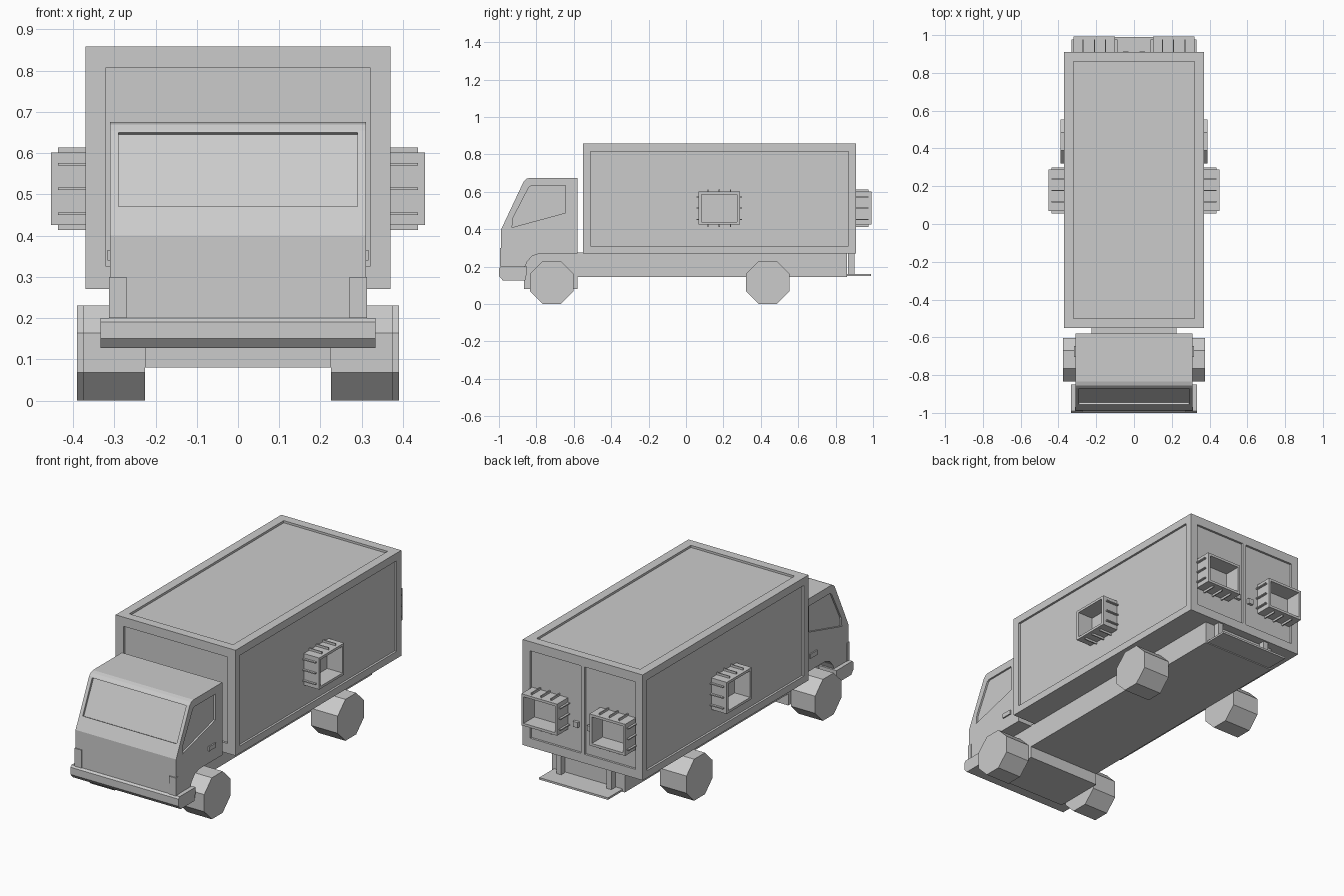
import bpy, bmesh, math
from mathutils import Matrix, Vector

if "Cube" in bpy.data.objects:
    bpy.data.objects.remove(bpy.data.objects["Cube"])

grey = bpy.data.materials.new("plain_grey")
grey.use_nodes = True
grey.diffuse_color = (0.6, 0.6, 0.6, 1)
grey.node_tree.nodes["Principled BSDF"].inputs["Base Color"].default_value = grey.diffuse_color


def finish(name, bm):
    """Turn a bmesh into a flat shaded object."""
    bmesh.ops.recalc_face_normals(bm, faces=bm.faces)
    mesh = bpy.data.meshes.new(name)
    bm.to_mesh(mesh)
    bm.free()
    mesh.materials.append(grey)
    obj = bpy.data.objects.new(name, mesh)
    bpy.context.collection.objects.link(obj)
    return obj


def add_box(bm, x, y, z):
    """Add a box from its (low, high) range on each axis."""
    size = Matrix.Diagonal((x[1] - x[0], y[1] - y[0], z[1] - z[0], 1))
    centre = Vector((sum(x) / 2, sum(y) / 2, sum(z) / 2))
    bmesh.ops.create_cube(bm, size=1, matrix=Matrix.Translation(centre) @ size)


def add_prism(bm, profile, x):
    """Add a (y, z) profile extruded across x."""
    face = bm.faces.new([bm.verts.new((x[0], y, z)) for y, z in profile])
    out = bmesh.ops.extrude_face_region(bm, geom=[face])
    verts = [v for v in out["geom"] if isinstance(v, bmesh.types.BMVert)]
    bmesh.ops.translate(bm, verts=verts, vec=(x[1] - x[0], 0, 0))


def box(name, x, y, z):
    bm = bmesh.new()
    add_box(bm, x, y, z)
    return finish(name, bm)


def prism(name, profile, x):
    bm = bmesh.new()
    add_prism(bm, profile, x)
    return finish(name, bm)


def span(s, a, b):
    """Mirror a range to side s."""
    return tuple(sorted((s * a, s * b)))


def carve(obj, cutter_bm):
    """Subtract the cutter shapes and bake the result."""
    cutter = finish("cutter", cutter_bm)
    cutter.hide_render = True
    mod = obj.modifiers.new("recesses", "BOOLEAN")
    mod.operation, mod.solver, mod.object = "DIFFERENCE", "EXACT", cutter
    graph = bpy.context.evaluated_depsgraph_get()
    baked = bpy.data.meshes.new_from_object(obj.evaluated_get(graph))
    obj.modifiers.clear()
    obj.data = baked
    bpy.data.objects.remove(cutter)


# Cargo box with recessed panels
W, Y0, Y1, Z0, Z1, D = 0.37, -0.55, 0.91, 0.27, 0.858, 0.012
cargo = box("cargo_box", (-W, W), (Y0, Y1), (Z0, Z1))
cut = bmesh.new()
add_box(cut, (-0.32, 0.32), (Y0 + 0.05, Y1 - 0.05), (Z1 - D, Z1 + D))
add_box(cut, (-0.32, 0.32), (Y0 - D, Y0 + D), (0.325, 0.807))
for s in (-1, 1):
    add_box(cut, span(s, W - D, W + D), (Y0 + 0.04, Y1 - 0.04), (0.31, 0.815))
    add_box(cut, span(s, 0.012, 0.325), (Y1 - D, Y1 + D), (0.32, 0.807))
carve(cargo, cut)

# Cab with recessed windscreen and side windows
cab = prism("cab", [(-0.99, 0.19), (-0.988, 0.4), (-0.868, 0.655), (-0.855, 0.669),
                    (-0.835, 0.675), (-0.58, 0.675), (-0.58, 0.27), (-0.785, 0.27),
                    (-0.825, 0.255), (-0.85, 0.225), (-0.865, 0.19)], (-0.31, 0.31))
cut = bmesh.new()
low, high, inward = Vector((-0.955, 0.47)), Vector((-0.87, 0.65)), Vector((0.011, -0.005))
add_prism(cut, [low - inward, low + inward, high + inward, high - inward], (-0.29, 0.29))
window = [(-0.93, 0.41), (-0.925, 0.46), (-0.84, 0.625), (-0.825, 0.633),
          (-0.643, 0.633), (-0.643, 0.488)]
for s in (-1, 1):
    add_prism(cut, window, span(s, 0.3, 0.33))
carve(cab, cut)

# Bumper and underbody
prism("bumper", [(-1, 0.19), (-1, 0.15), (-0.98, 0.127), (-0.86, 0.127),
                 (-0.85, 0.17), (-0.85, 0.2), (-0.99, 0.2)], (-0.333, 0.333))
box("cab_underbody", (-0.225, 0.225), (-0.865, -0.58), (0.08, 0.28))
box("chassis", (-0.225, 0.225), (-0.59, 0.86), (0.145, 0.275))

# Rear step
box("rear_step", (-0.212, 0.212), (0.855, 0.99), (0.15, 0.161))

for s, side in ((1, "left"), (-1, "right")):
    # Eight sided wheels
    for place, y, outer in (("front", -0.718, 0.375), ("rear", 0.437, 0.39)):
        ring = [math.radians(22.5 + 45 * i) for i in range(8)]
        prism(f"{place}_{side}_wheel",
              [(y + 0.125 * math.cos(a), 0.1155 + 0.125 * math.sin(a)) for a in ring],
              span(s, 0.225, outer))
    # Small fittings
    box(f"{side}_corner_lamp", span(s, 0.27, 0.313), (-0.995, -0.97), (0.2, 0.3))
    box(f"{side}_cab_handle", span(s, 0.305, 0.317), (-0.705, -0.645), (0.34, 0.365))
    box(f"{side}_rear_latch", span(s, 0.028, 0.058), (0.89, 0.914), (0.457, 0.487))
    box(f"{side}_step_post", span(s, 0.14, 0.17), (0.865, 0.9), (0.155, 0.275))


def vent(name, place):
    """Open frame with ribs around it; local y points outward."""
    bm = bmesh.new()
    w, h, wall, depth = 0.11, 0.088, 0.014, (-0.014, 0.083)
    for s in (-1, 1):
        add_box(bm, (-w, w), depth, span(s, h - wall, h))
        add_box(bm, span(s, w - wall, w), depth, (wall - h, h - wall))
        for i in (-1, 0, 1):
            ribs = (-0.014, 0.066)
            add_box(bm, (i * 0.06 - 0.003, i * 0.06 + 0.003), ribs, span(s, h, h + 0.012))
            add_box(bm, span(s, w, w + 0.012), ribs, (i * 0.06 - 0.003, i * 0.06 + 0.003))
    bm.transform(place)
    finish(name, bm)


# Vents on both sides and both rear doors
for s, side in ((1, "left"), (-1, "right")):
    turn = Matrix.Rotation(-s * math.pi / 2, 4, "Z")
    vent(f"{side}_side_vent", Matrix.Translation((s * W, 0.178, 0.513)) @ turn)
    vent(f"{side}_rear_vent", Matrix.Translation((s * 0.21, Y1, 0.513)))
